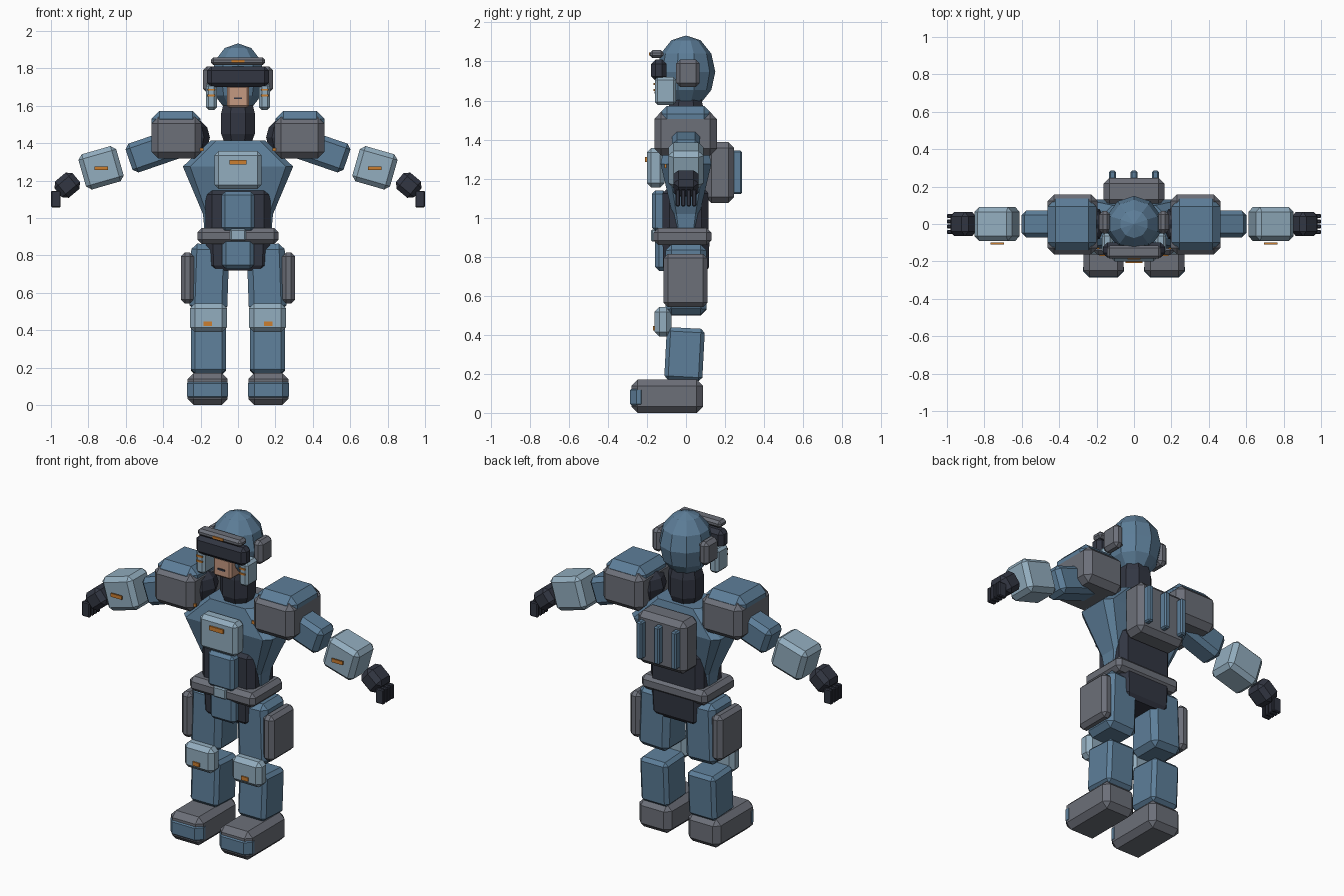
import bpy, bmesh, math
from mathutils import Matrix, Vector

if "Cube" in bpy.data.objects:
    bpy.data.objects.remove(bpy.data.objects["Cube"])


def material(name, rgb):
    m = bpy.data.materials.new(name)
    m.diffuse_color = (*rgb, 1)
    m.use_nodes = True
    m.node_tree.nodes["Principled BSDF"].inputs["Base Color"].default_value = m.diffuse_color
    return m


BLUE = material("steel blue", (0.11, 0.21, 0.32))
PALE = material("pale blue", (0.29, 0.42, 0.52))
GREY = material("plate grey", (0.15, 0.16, 0.19))
DARK = material("dark slate", (0.032, 0.037, 0.055))
ORANGE = material("orange", (0.60, 0.21, 0.03))
SKIN = material("skin", (0.56, 0.32, 0.22))


def finish(bm, name, mat):
    bmesh.ops.recalc_face_normals(bm, faces=bm.faces)
    me = bpy.data.meshes.new(name)
    bm.to_mesh(me)
    bm.free()
    me.materials.append(mat)
    ob = bpy.data.objects.new(name, me)
    bpy.context.collection.objects.link(ob)
    return ob


def box(name, mat, x, y, z, bevel=0.02, tilt=0, axis='Y'):
    """Chamfered box from (min, max) ranges, turned about its centre."""
    ranges = (x, y, z)
    size = [b - a for a, b in ranges]
    centre = Vector([(a + b) / 2 for a, b in ranges])
    bm = bmesh.new()
    bmesh.ops.create_cube(bm, size=1)
    bmesh.ops.scale(bm, vec=size, verts=bm.verts)
    if bevel:
        bmesh.ops.bevel(bm, geom=bm.edges[:], offset=bevel, segments=1,
                        affect='EDGES', profile=0.5)
    bmesh.ops.transform(bm, verts=bm.verts, matrix=Matrix.Translation(centre)
                        @ Matrix.Rotation(math.radians(tilt), 4, axis))
    return finish(bm, name, mat)


def pair(name, mat, x, y, z, bevel=0.02, tilt=0, axis='Y'):
    """The same box on both sides of the body."""
    for side, s in (("left", 1), ("right", -1)):
        xs = sorted((s * x[0], s * x[1]))
        box(f"{side}_{name}", mat, xs, y, z, bevel,
            tilt * s if axis == 'Y' else tilt, axis)


def ball(name, mat, centre, radii, seg, rings):
    bm = bmesh.new()
    bmesh.ops.create_uvsphere(bm, u_segments=seg, v_segments=rings, radius=1)
    bmesh.ops.scale(bm, vec=radii, verts=bm.verts)
    bmesh.ops.translate(bm, vec=centre, verts=bm.verts)
    return finish(bm, name, mat)


def loft(name, mat, sections, cut=0.3):
    """Stack of chamfered rectangles given as (z, half width, half depth)."""
    bm = bmesh.new()
    rings = []
    for z, hx, hy in sections:
        c = cut * min(hx, hy)
        pts = [(hx, hy - c), (hx - c, hy), (c - hx, hy), (-hx, hy - c),
               (-hx, c - hy), (c - hx, -hy), (hx - c, -hy), (hx, c - hy)]
        rings.append([bm.verts.new((px, py, z)) for px, py in pts])
    for a, b in zip(rings, rings[1:]):
        for i in range(8):
            j = (i + 1) % 8
            bm.faces.new((a[i], a[j], b[j], b[i]))
    bm.faces.new(rings[0])
    bm.faces.new(rings[-1])
    return finish(bm, name, mat)


# Head, helmet fittings and face
ball("helmet", BLUE, (0, 0, 1.747), (0.15, 0.15, 0.186), 10, 6)
pair("ear_pad", GREY, (0.125, 0.187), (-0.05, 0.07), (1.67, 1.81), 0.02)
box("visor", DARK, (-0.165, 0.165), (-0.178, -0.10), (1.70, 1.81), 0.022)
box("brow", GREY, (-0.145, 0.145), (-0.185, -0.115), (1.817, 1.858), 0.014)
box("brow_mark", ORANGE, (-0.035, 0.035), (-0.19, -0.182), (1.83, 1.845), 0)
box("face", SKIN, (-0.06, 0.06), (-0.155, -0.05), (1.59, 1.71), 0.012)
box("mouth", DARK, (-0.022, 0.022), (-0.161, -0.153), (1.635, 1.645), 0)
pair("cheek_guard", PALE, (0.113, 0.172), (-0.16, -0.05), (1.577, 1.72), 0.015)
for i, z in enumerate((1.655, 1.685)):
    pair(f"cheek_mark_{i}", ORANGE, (0.123, 0.162), (-0.166, -0.158), (z - 0.005, z + 0.005), 0)
loft("neck", DARK, [(1.39, 0.068, 0.068), (1.45, 0.09, 0.09),
                    (1.56, 0.09, 0.09), (1.62, 0.075, 0.075)], 0.55)

# Torso and its plates
loft("torso", BLUE, [(0.94, 0.18, 0.055), (1.02, 0.187, 0.07),
                     (1.275, 0.295, 0.13), (1.415, 0.145, 0.10)])
box("abdomen", DARK, (-0.175, 0.175), (-0.12, 0.115), (0.88, 1.16), 0.035)
box("chest_plate", PALE, (-0.125, 0.125), (-0.20, -0.11), (1.155, 1.357), 0.022)
box("chest_mark", ORANGE, (-0.046, 0.046), (-0.209, -0.2), (1.286, 1.311), 0)
pair("collar_mark", ORANGE, (0.185, 0.235), (-0.134, -0.125), (1.357, 1.375), 0)
box("belly_plate", BLUE, (-0.087, 0.087), (-0.175, -0.10), (0.93, 1.14), 0.018)
box("backpack", GREY, (-0.162, 0.162), (0.10, 0.247), (1.075, 1.387), 0.03)
for i in (-1, 0, 1):
    box(f"backpack_rib_{i + 2}", BLUE, (i * 0.115 - 0.018, i * 0.115 + 0.018),
        (0.235, 0.286), (1.12, 1.345), 0.008)

# Belt and pelvis
box("belt", GREY, (-0.217, 0.217), (-0.167, 0.13), (0.86, 0.947), 0.024)
box("buckle", PALE, (-0.042, 0.042), (-0.178, -0.15), (0.878, 0.94), 0.006)
loft("pelvis", DARK, [(0.72, 0.145, 0.10), (0.745, 0.165, 0.117), (0.90, 0.172, 0.12)])
box("groin_plate", BLUE, (-0.085, 0.085), (-0.158, -0.09), (0.728, 0.90), 0.02)

# Legs
pair("thigh", BLUE, (0.052, 0.255), (-0.105, 0.105), (0.50, 0.86), 0.03, -2)
pair("thigh_pad", GREY, (0.235, 0.306), (-0.115, 0.11), (0.543, 0.815), 0.022)
pair("knee_plate", PALE, (0.06, 0.256), (-0.162, -0.075), (0.39, 0.542), 0.025)
pair("knee_mark", ORANGE, (0.138, 0.184), (-0.17, -0.161), (0.423, 0.446), 0)
pair("shin", BLUE, (0.065, 0.25), (-0.105, 0.09), (0.165, 0.435), 0.02, -3, 'X')
pair("boot", GREY, (0.055, 0.27), (-0.28, 0.087), (0.0, 0.17), 0.032)
pair("toe_cap", BLUE, (0.053, 0.272), (-0.287, -0.197), (0.012, 0.15), 0.034)

# Shoulders
for side, s in (("left", 1), ("right", -1)):
    ball(side + "_shoulder_joint", DARK, (s * 0.26, 0, 1.43), (0.11, 0.11, 0.11), 8, 6)
pair("shoulder_pad", GREY, (0.195, 0.462), (-0.162, 0.158), (1.318, 1.54), 0.035)
pair("shoulder_cap", BLUE, (0.20, 0.462), (-0.14, 0.135), (1.45, 1.572), 0.042)

# Arms slope down and outwards
pair("upper_arm", BLUE, (0.255, 0.592), (-0.072, 0.072), (1.285, 1.448), 0.025, 19)
pair("forearm", PALE, (0.627, 0.837), (-0.09, 0.09), (1.17, 1.366), 0.025, 16)
pair("forearm_mark", ORANGE, (0.695, 0.768), (-0.109, -0.1), (1.255, 1.276), 0)
pair("hand", DARK, (0.85, 0.976), (-0.065, 0.065), (1.118, 1.232), 0.026, 40)
for i in range(4):
    y = -0.042 + i * 0.028
    pair(f"finger_{i + 1}", DARK, (0.948, 1.0), (y - 0.011, y + 0.011), (1.057, 1.145), 0.005)
